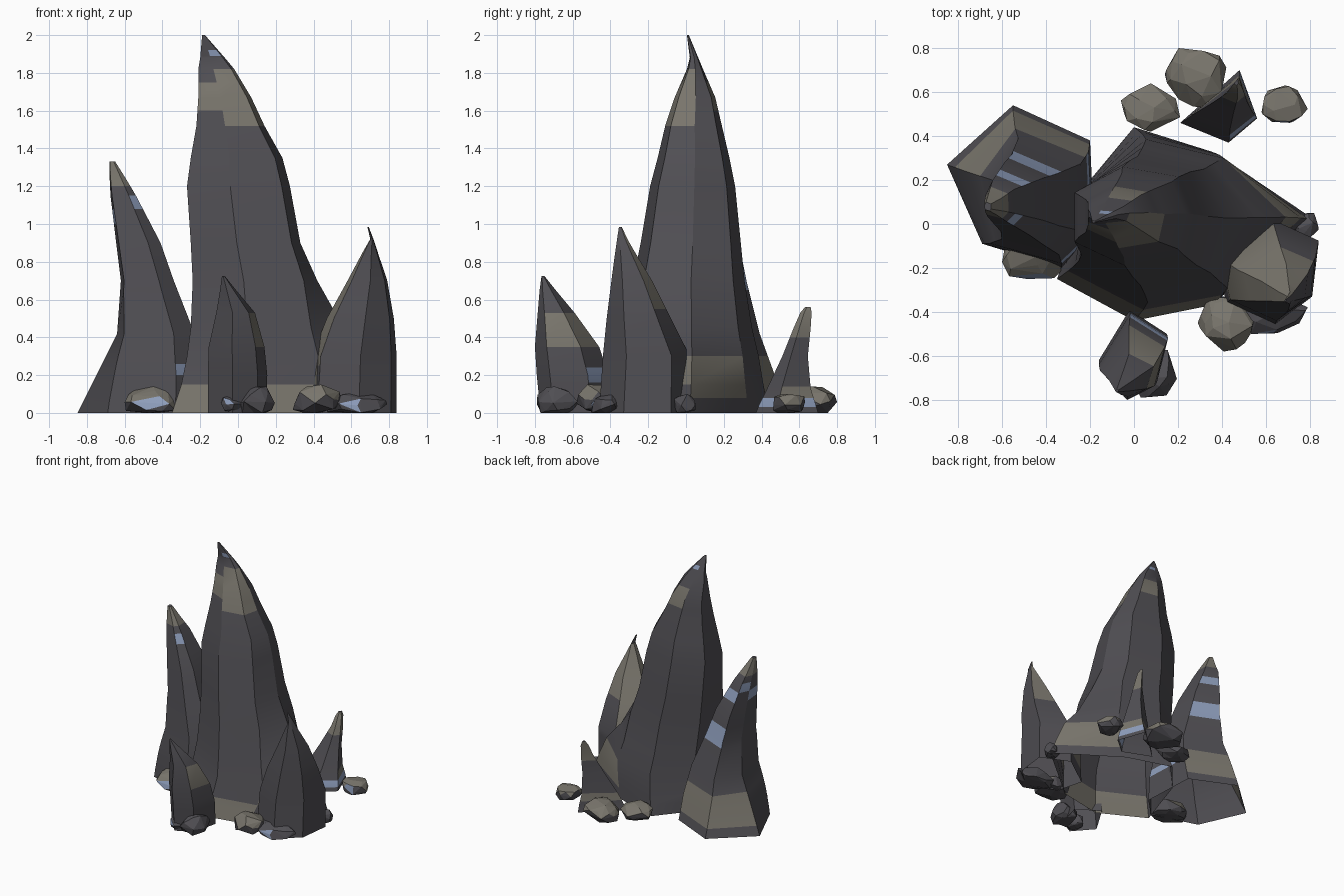
import bpy, bmesh, math, random
from mathutils import Vector

cube = bpy.data.objects.get("Cube")
if cube:
    bpy.data.objects.remove(cube, do_unlink=True)


def make_material(name, rgb):
    mat = bpy.data.materials.new(name)
    mat.use_nodes = True
    colour = (*rgb, 1)
    mat.diffuse_color = colour
    node = mat.node_tree.nodes["Principled BSDF"]
    node.inputs["Base Color"].default_value = colour
    node.inputs["Roughness"].default_value = 0.9
    return mat


MATERIALS = [
    make_material("dark_stone", (0.08, 0.077, 0.087)),
    make_material("tan_stone", (0.19, 0.178, 0.15)),
    make_material("pale_blue_stone", (0.27, 0.34, 0.5)),
]
DARK, TAN, BLUE = range(3)


def add_object(name, bm, smooth):
    mesh = bpy.data.meshes.new(name)
    bm.to_mesh(mesh)
    bm.free()
    for mat in MATERIALS:
        mesh.materials.append(mat)
    obj = bpy.data.objects.new(name, mesh)
    bpy.context.collection.objects.link(obj)
    if smooth:
        bpy.ops.object.select_all(action="DESELECT")
        obj.select_set(True)
        bpy.context.view_layer.objects.active = obj
        bpy.ops.object.shade_smooth_by_angle(angle=math.radians(25))


def box_at(rings, z):
    """Interpolate the (z, x0, x1, y0, y1) extents at a height."""
    for a, b in zip(rings, rings[1:]):
        if z <= b[0]:
            t = (z - a[0]) / (b[0] - a[0])
            return [p + (q - p) * t for p, q in zip(a[1:], b[1:])]
    return rings[-1][1:]


def spire(name, base, rings, bands, crown=None):
    """Loft the base outline through the extents, easing into the unit crown outline.
    Bands are (low, high, sides, colour)."""
    xs, ys = zip(*base)
    x0, x1, y0, y1 = min(xs), max(xs), min(ys), max(ys)
    unit = [Vector(((x - x0) / (x1 - x0), (y - y0) / (y1 - y0))) for x, y in base]
    crown = [Vector(p) for p in crown] if crown else unit
    rings = [(0, x0, x1, y0, y1)] + rings
    top = rings[-1][0]
    heights = {r[0] for r in rings}
    for low, high, _, _ in bands:
        heights |= {low, min(high, top)}
    heights = sorted(heights)

    bm = bmesh.new()
    loops = []
    for z in heights:
        a, b, c, d = box_at(rings, z)
        outline = [p.lerp(q, min(1, 2.6 * z / top)) for p, q in zip(unit, crown)]
        loops.append([bm.verts.new((a + (b - a) * u, c + (d - c) * v, z)) for u, v in outline])
    n = len(base)
    for k, (lower, upper) in enumerate(zip(loops, loops[1:])):
        middle = (heights[k] + heights[k + 1]) / 2
        for i in range(n):
            j = (i + 1) % n
            face = bm.faces.new((lower[i], lower[j], upper[j], upper[i]))
            for low, high, sides, colour in bands:
                if low < middle < high and i in sides:
                    face.material_index = colour
    bm.faces.new(loops[-1])
    add_object(name, bm, True)


# Tall central spire, rounder towards the top
spire("main_spire",
      [(-.35, -.25), (0, -.44), (.35, -.37), (.82, .02), (.35, .33), (0, .44), (-.2, .2)],
      [(.15, -.3, .76, -.39, .41), (.3, -.27, .69, -.355, .385), (.45, -.25, .56, -.32, .35),
       (.7, -.24, .42, -.28, .31), (.9, -.25, .33, -.24, .29), (1.2, -.27, .275, -.19, .26),
       (1.35, -.25, .235, -.15, .23), (1.52, -.22, .14, -.11, .19), (1.67, -.21, .07, -.06, .155),
       (1.82, -.21, -.02, .005, .09), (1.88, -.2, -.07, .02, .065), (2, -.19, -.175, .005, .015)],
      [(1.52, 1.82, (1, 2), TAN), (1.6, 1.75, (0, 4), TAN), (1.89, 1.92, (1, 4), BLUE),
       (0, .15, (0, 1), TAN), (.15, .3, (2,), TAN), (.08, .3, (3,), TAN)],
      [(0, .24), (.42, 0), (.92, .1), (1, .52), (.87, .9), (.4, 1), (0, .74)])

# Leaning spire on the -x side
spire("side_spire",
      [(-.69, -.09), (-.33, -.2), (-.18, -.05), (-.2, .38), (-.55, .54), (-.85, .27)],
      [(.2, -.75, -.19, -.18, .47), (.42, -.64, -.23, -.14, .39), (.7, -.62, -.34, -.09, .32),
       (.9, -.645, -.41, -.05, .28), (1.15, -.675, -.54, .01, .2), (1.25, -.68, -.6, .04, .14),
       (1.33, -.68, -.65, .06, .1)],
      [(.07, .3, (3, 4), TAN), (1.2, 1.4, range(6), TAN), (.2, .26, (1, 2), BLUE),
       (1.08, 1.15, (1, 4), BLUE), (.65, .8, (3,), BLUE), (1, 1.08, (3, 5), BLUE)],
      [(.06, .13), (.72, 0), (1, .2), (.97, .78), (.24, 1), (0, .64)])

# Broad spire at the +x front corner
spire("corner_spire",
      [(.64, -.46), (.81, -.33), (.84, -.08), (.62, .02), (.37, -.16), (.42, -.36)],
      [(.3, .39, .84, -.44, .02), (.5, .47, .825, -.42, -.08), (.7, .58, .79, -.395, -.18),
       (.85, .66, .74, -.375, -.27), (.92, .7, .717, -.365, -.31), (.985, .685, .692, -.355, -.34)],
      [(.25, .92, (4,), TAN), (.1, .92, (3,), TAN), (.55, .98, (2,), TAN)])

# Short spire at the front
spire("front_spire",
      [(-.16, -.62), (-.03, -.77), (.1, -.7), (.15, -.5), (-.02, -.39)],
      [(.2, -.16, .155, -.79, -.41), (.35, -.155, .14, -.8, -.46), (.53, -.115, .09, -.785, -.59),
       (.65, -.095, -.01, -.775, -.69), (.725, -.085, -.07, -.765, -.75)],
      [(.35, .53, (2, 3), TAN), (.16, .24, (3,), BLUE)])

# Small spire at the back
spire("back_spire",
      [(.43, .37), (.56, .48), (.48, .7), (.21, .46)],
      [(.05, .23, .555, .39, .685), (.13, .26, .54, .43, .66), (.3, .35, .515, .51, .645),
       (.45, .42, .5, .57, .66), (.53, .44, .49, .605, .665), (.56, .455, .475, .63, .66)],
      [(.4, .6, range(4), TAN), (.08, .14, (1, 2), TAN), (.03, .08, (0, 1), BLUE)])


def rock(name, seed, x, y, rx, ry, height, top_colour, blue_face):
    """Faceted boulder fitted to its radii and resting on the ground."""
    rng = random.Random(seed)
    bm = bmesh.new()
    bmesh.ops.create_icosphere(bm, subdivisions=2, radius=1)
    for v in bm.verts:
        v.co += Vector([rng.uniform(-.13, .13) for _ in range(3)])
    dropped = rng.sample(bm.verts[:], 14)
    bmesh.ops.delete(bm, geom=dropped, context="VERTS")
    bmesh.ops.delete(bm, geom=bm.edges[:], context="EDGES_FACES")
    bmesh.ops.convex_hull(bm, input=bm.verts[:])
    low = [min(v.co[i] for v in bm.verts) for i in range(3)]
    high = [max(v.co[i] for v in bm.verts) for i in range(3)]
    for v in bm.verts:
        u = [(v.co[i] - low[i]) / (high[i] - low[i]) for i in range(3)]
        v.co = (x + (2 * u[0] - 1) * rx, y + (2 * u[1] - 1) * ry,
                max(0, height * (1.2 * u[2] - .2)))
    bmesh.ops.dissolve_degenerate(bm, dist=0.002, edges=bm.edges[:])
    bmesh.ops.recalc_face_normals(bm, faces=bm.faces[:])
    for face in bm.faces:
        face.material_index = top_colour if face.normal.z > 0.2 else DARK
    if blue_face:
        toward = Vector((-0.1, -0.9, 0.3))
        for face in sorted(bm.faces, key=lambda f: f.normal.dot(toward))[-2:]:
            face.material_index = BLUE
    add_object(name, bm, False)


# Boulders around the foot
ROCKS = [
    (.28, .665, .14, .135, .14, TAN, False), (.075, .53, .135, .11, .12, TAN, False),
    (.685, .545, .105, .085, .1, TAN, True), (.42, -.455, .13, .125, .15, TAN, False),
    (.63, -.41, .16, .09, .11, DARK, True), (.78, -.01, .06, .06, .1, DARK, False),
    (.095, -.68, .1, .11, .14, DARK, False), (-.02, -.71, .07, .08, .1, DARK, True),
    (-.465, -.14, .135, .11, .14, TAN, True),
]
for number, spec in enumerate(ROCKS, 1):
    rock(f"rock_{number}", number, *spec)
